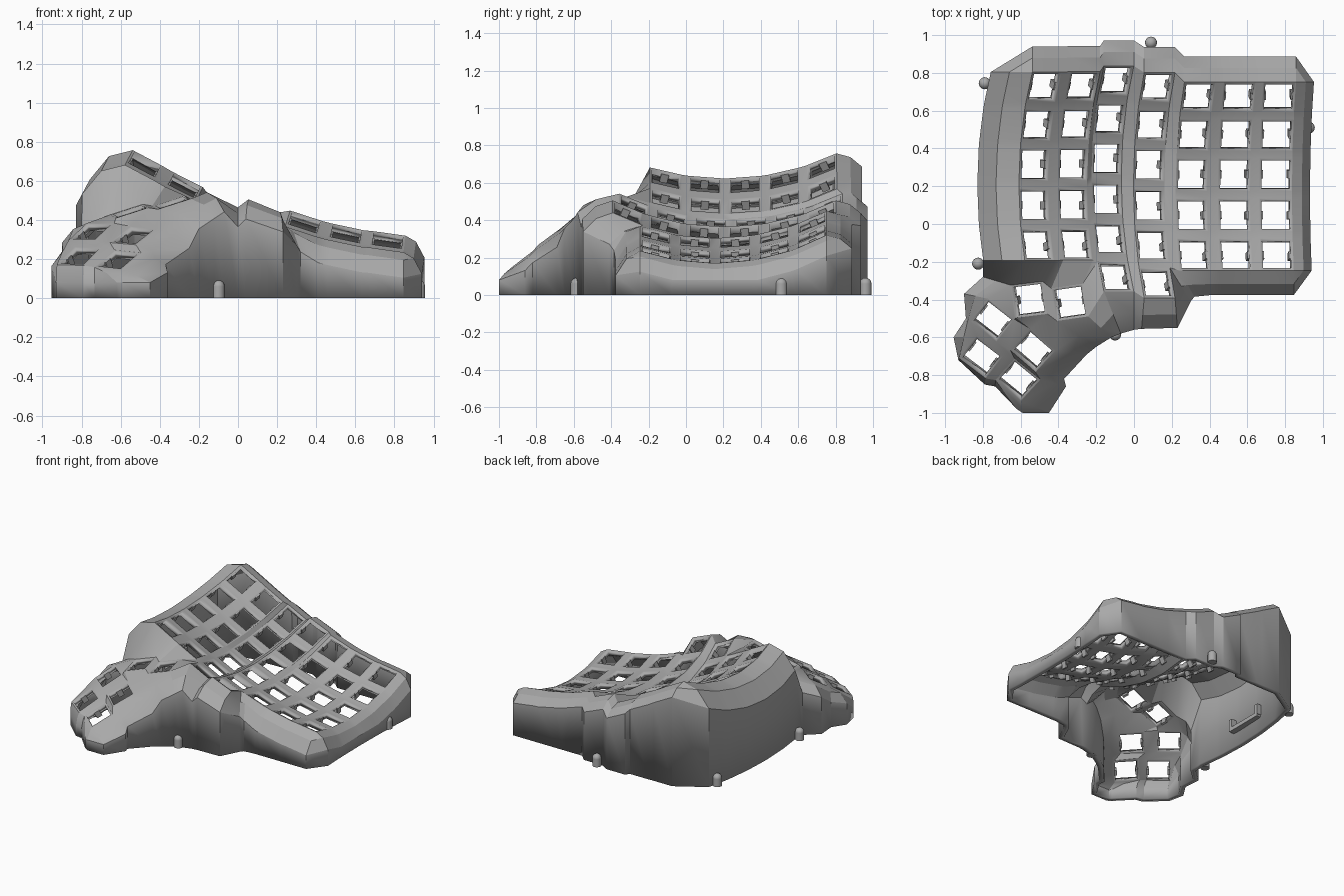
import bpy, bmesh, math
from mathutils import Vector, Matrix

if "Cube" in bpy.data.objects:
    bpy.data.objects.remove(bpy.data.objects["Cube"])

grey = bpy.data.materials.new("mid_grey")
grey.diffuse_color = (0.4, 0.4, 0.4, 1)
grey.use_nodes = True
grey.node_tree.nodes["Principled BSDF"].inputs["Base Color"].default_value = (0.4, 0.4, 0.4, 1)

FRAME, HOLE = 0.088, 0.075
TL, TR, BR, BL = range(4)
Y = Vector((0, 1, 0))


def make_object(name, bm, angle=20):
    mesh = bpy.data.meshes.new(name)
    bm.to_mesh(mesh)
    bm.free()
    obj = bpy.data.objects.new(name, mesh)
    bpy.context.collection.objects.link(obj)
    mesh.materials.append(grey)
    bpy.ops.object.select_all(action='DESELECT')
    bpy.context.view_layer.objects.active = obj
    obj.select_set(True)
    bpy.ops.object.shade_smooth_by_angle(angle=math.radians(angle))
    return obj


def add_box(bm, size, matrix):
    bmesh.ops.create_cube(bm, size=1, matrix=matrix @ Matrix.Diagonal((*size, 1)))


shell = bmesh.new()
frames = []          # (centre, across, along) of every key opening


def face(*verts):
    unique = list(dict.fromkeys(verts))
    if len(unique) > 2:
        shell.faces.new(unique)


def add_key(centre, u, w):
    """Square frame around an open key hole; returns its outer corners."""
    def ring(h):
        return [shell.verts.new(centre + u * h * a + w * h * b)
                for a, b in ((-1, 1), (1, 1), (1, -1), (-1, -1))]
    outer, inner = ring(FRAME), ring(HOLE)
    for i in range(4):
        j = (i + 1) % 4
        face(outer[i], inner[i], inner[j], outer[j])
    frames.append((centre, u, w))
    return outer


# Main key field: tilted columns, each bent along an arc
# x, y, z of the column's low point, sideways tilt, number of rows
columns = [(-.53, .208, .585, 28, 5), (-.325, .21, .475, 27, 5),
           (-.145, .24, .37, 26, 6), (.08, .205, .335, 22, 6),
           (.305, .155, .28, 18, 5), (.53, .155, .22, 12, 5),
           (.75, .155, .185, 8, 5)]
RADIUS, PITCH = 1.25, 0.213
keys = []
for x, y, z, tilt, rows in columns:
    t = math.radians(tilt)
    u = Vector((math.cos(t), 0, -math.sin(t)))
    n = Vector((math.sin(t), 0, math.cos(t)))
    col = []
    for r in range(rows):
        a = (2.5 - r) * PITCH / RADIUS
        c = Vector((x, y, z)) + Y * RADIUS * math.sin(a) + n * RADIUS * (1 - math.cos(a))
        col.append(add_key(c, u, Y * math.cos(a) + n * math.sin(a)))
    keys.append(col)

# Webs between rows and columns
for col in keys:
    for a, b in zip(col, col[1:]):
        face(a[BL], b[TL], b[TR], a[BR])
for left, right in zip(keys, keys[1:]):
    pairs = list(zip(left, right))
    for a, b in pairs:
        face(a[TR], a[BR], b[BL], b[TL])
    for (a, b), (c, d) in zip(pairs, pairs[1:]):
        face(a[BR], c[TR], d[TL], b[BL])
face(keys[3][5][TR], keys[4][4][BL], keys[3][4][BR])

# Thumb cluster: position, turn and slope of each key
thumb_data = [(-.555, -.40, .445, 9, .3, .15), (-.34, -.415, .49, 10, .3, .15),
              (-.75, -.51, .34, -38, .35, .45), (-.535, -.67, .32, -43, .3, .45),
              (-.81, -.705, .215, -38, .35, .5), (-.615, -.825, .195, -42, .3, .5)]
thumb = []
for x, y, z, turn, gx, gy in thumb_data:
    t = math.radians(turn)
    n = Vector((-gx, -gy, 1)).normalized()
    u = Vector((math.cos(t), math.sin(t), 0))
    u = (u - n * u.dot(n)).normalized()
    thumb.append(add_key(Vector((x, y, z)), u, n.cross(u)))
t1, t2, t3, t4, t5, t6 = thumb
face(t1[TR], t1[BR], t2[BL], t2[TL])
for a, b in ((t3, t4), (t5, t6)):
    face(a[TR], a[BR], b[BL], b[TL])
for a, b in ((t3, t5), (t4, t6)):
    face(a[BL], b[TL], b[TR], a[BR])
face(t3[BR], t5[TR], t6[TL], t4[BL])
face(t1[TL], t3[TL], t3[TR], t1[BL])
face(t1[BL], t3[TR], t4[TL])
face(t1[BL], t4[TL], t1[BR])
face(t1[BR], t4[TL], t4[TR], t2[BL])

# Bridge between thumb cluster and key field
k0, k1, k2, k3 = keys[0][4], keys[1][4], keys[2][4], keys[2][5]
face(k0[BL], t1[TL], t1[TR], k0[BR])
face(k0[BR], t1[TR], t2[TL], k1[BL])
face(k1[BL], t2[TL], t2[TR], k1[BR])
face(k1[BR], t2[TR], k3[TL], k2[BL])
face(k3[TL], t2[TR], t2[BR], k3[BL])

# Side wall: lip, shoulder and foot below every rim vertex
stations = []


def wall(vert, x, y, drop=.1, lip=.03):
    v = vert.co
    px, py = v.x + (x - v.x) * .55, v.y + (y - v.y) * .55
    z = max(v.z - drop, .08)
    stations.append([vert] + [shell.verts.new(p) for p in
                    ((px, py, max(v.z - lip, z + .02)), (x, y, z), (x, y, 0))])


def wall_run(verts, dx, dy, drop, lip):
    for v in verts:
        wall(v, v.co.x + dx, v.co.y + dy, drop, lip)


wall_run([k[c] for k in keys[0] for c in (TL, BL)], -.22, 0, .15, .03)
for vert, x, y in ((t1[TL], -.80, -.28), (t3[TL], -.90, -.37), (t3[BL], -.89, -.50),
                   (t5[TL], -.955, -.60), (t5[BL], -.93, -.72), (t5[BR], -.79, -.85),
                   (t6[BL], -.735, -.86), (t6[BL], -.62, -.98), (t6[BR], -.59, -1),
                   (t6[BR], -.45, -1), (t6[TR], -.36, -.86), (t4[BR], -.37, -.82),
                   (t4[TR], -.25, -.69), (t2[BL], -.2, -.65), (t2[BR], -.12, -.6),
                   (k3[BL], -.07, -.58), (k3[BR], 0, -.56), (keys[3][5][BL], .04, -.555),
                   (keys[3][5][BR], .23, -.55), (keys[3][5][TR], .30, -.41)):
    wall(vert, x, y)
wall(keys[4][4][BL], .32, -.385, .13)
wall_run([k[4][c] for k in keys[4:] for c in (BL, BR)][1:], 0, -.13, .13, .04)
wall_run([k[c] for k in reversed(keys[6]) for c in (BR, TR)], .095, 0, .11, .03)
wall_run([k[0][c] for k in reversed(keys) for c in (TR, TL)], 0, .135, .07, .02)
for a, b in zip(stations, stations[1:] + stations[:1]):
    for i in range(3):
        face(a[i], a[i + 1], b[i + 1], b[i])

bmesh.ops.recalc_face_normals(shell, faces=shell.faces)
shell.faces.ensure_lookup_table()
if shell.faces[0].normal.z < 0:
    bmesh.ops.reverse_faces(shell, faces=shell.faces)
case = make_object("case_shell", shell)
solid = case.modifiers.new("thickness", 'SOLIDIFY')
solid.thickness = 0.04
solid.offset = -1

# Switch clips on both sides of each opening
clips = bmesh.new()
for centre, u, w in frames:
    n = u.cross(w)
    basis = Matrix((u, w, n)).transposed().to_4x4()
    for side in (-1, 1):
        spot = Matrix.Translation(centre + u * side * .074 - n * .035)
        add_box(clips, (.016, .042, .05), spot @ basis)
make_object("switch_clips", clips)

# Round-topped screw posts around the foot
posts = bmesh.new()
for x, y in ((-.79, .745), (-.825, -.21), (-.1, -.585), (.09, .96), (.925, .51)):
    bmesh.ops.create_cone(posts, cap_ends=True, segments=16, radius1=.032, radius2=.032,
                          depth=.06, matrix=Matrix.Translation((x, y, .03)))
    bmesh.ops.create_uvsphere(posts, u_segments=16, v_segments=8, radius=.032,
                              matrix=Matrix.Translation((x, y, .06)))
make_object("screw_posts", posts, 35)

# Controller holder inside the left wall
holder = bmesh.new()
add_box(holder, (.07, .3, .03), Matrix.Translation((-.78, .3, .12)))
for y in (.16, .44):
    add_box(holder, (.07, .03, .08), Matrix.Translation((-.78, y, .16)))
make_object("controller_holder", holder)
